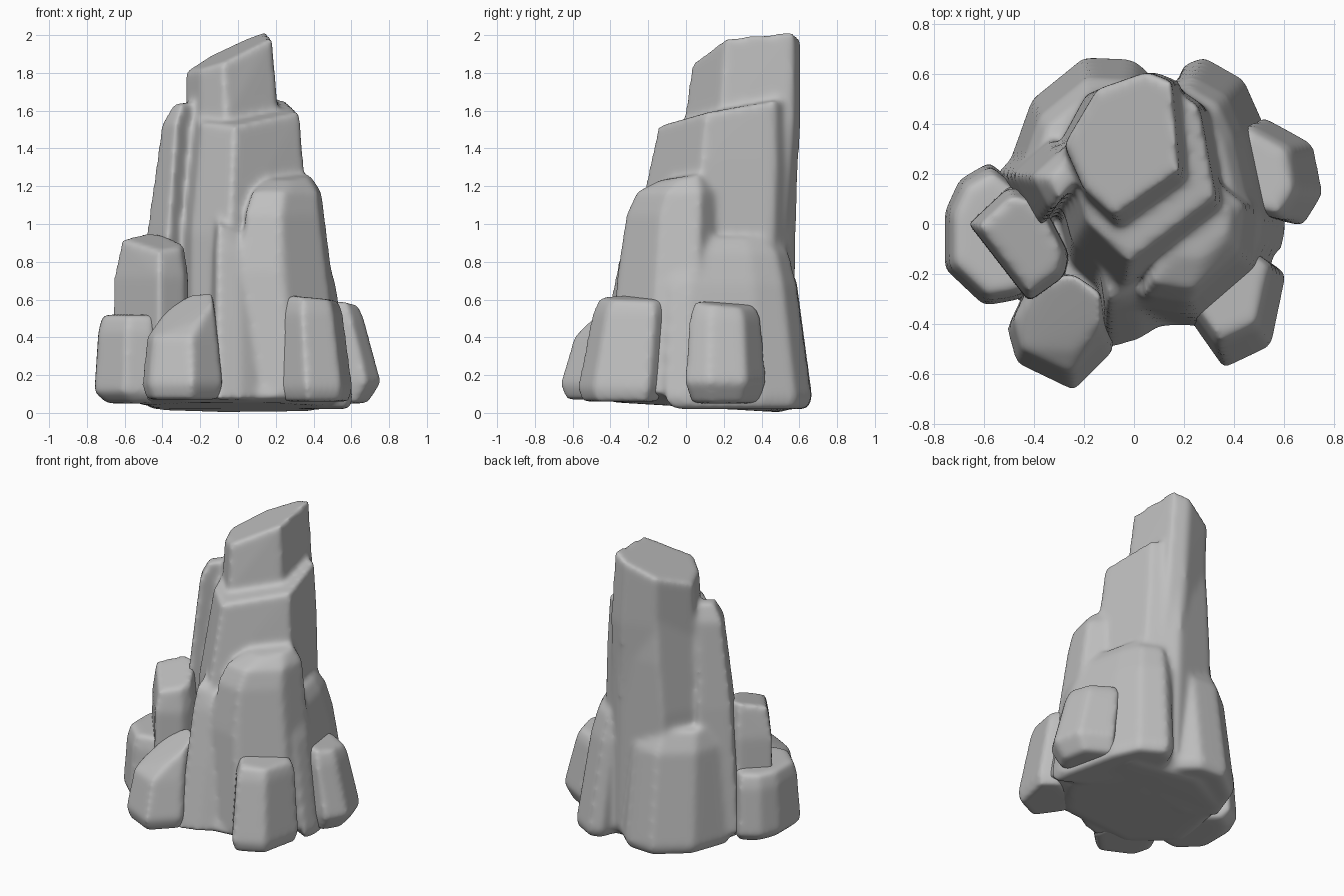
import bpy
import bmesh
from mathutils import Vector

cube = bpy.data.objects.get("Cube")
if cube:
    bpy.data.objects.remove(cube, do_unlink=True)

stone = bpy.data.materials.new("grey stone")
stone.diffuse_color = (0.52, 0.52, 0.52, 1)
stone.use_nodes = True
stone.node_tree.nodes["Principled BSDF"].inputs["Base Color"].default_value = stone.diffuse_color


def add_boulder(bm, outline, levels, tilt=(0, 0)):
    """Hull of one outline stacked at levels of (height, scale, shift x, shift y); the last level tilts."""
    points = [Vector(p) for p in outline]
    centre = sum(points, Vector((0, 0))) / len(points)
    verts = []
    for level in levels:
        height, scale, shift_x, shift_y = (tuple(level) + (0, 0))[:4]
        for p in points:
            offset = (p - centre) * scale
            lean = offset.dot(Vector(tilt)) if level is levels[-1] else 0
            verts.append(bm.verts.new((centre.x + offset.x + shift_x,
                                       centre.y + offset.y + shift_y, height + lean)))
    hull = bmesh.ops.convex_hull(bm, input=verts)
    loose = [v for v in hull["geom_interior"] if isinstance(v, bmesh.types.BMVert)]
    bmesh.ops.delete(bm, geom=loose, context='VERTS')


def make_rock(name, *boulders):
    """Fuse boulders into one weathered stone with softened edges."""
    bm = bmesh.new()
    for boulder in boulders:
        add_boulder(bm, **boulder)
    bmesh.ops.recalc_face_normals(bm, faces=bm.faces)
    mesh = bpy.data.meshes.new(name)
    bm.to_mesh(mesh)
    bm.free()
    mesh.materials.append(stone)
    rock = bpy.data.objects.new(name, mesh)
    bpy.context.collection.objects.link(rock)
    remesh = rock.modifiers.new("fuse", 'REMESH')
    remesh.mode = 'VOXEL'
    remesh.voxel_size = 0.015
    remesh.use_smooth_shade = True
    soften = rock.modifiers.new("soften", 'SMOOTH')
    soften.factor = 0.5
    soften.iterations = 20


# Tall central column
peak = dict(
    outline=[(-.28, .32), (-.2, .14), (-.08, .03), (.18, .21), (.15, .57), (.05, .61), (-.15, .54)],
    levels=[(.9, 1.12, .02, -.07), (1.55, 1.08, .02, -.02), (1.91, 1)], tilt=(.42, .13))
shaft = dict(
    outline=[(-.02, -.17), (.34, .1), (.27, .48), (.1, .59), (-.15, .54), (-.28, .3), (-.2, 0)],
    levels=[(.1, 1.25, 0, -.1), (.95, 1.12, -.02, -.05), (1.3, 1.03, 0, -.01), (1.6, .96)], tilt=(.07, .19))
spire = dict(
    outline=[(-.41, .19), (-.3, .29), (-.23, .17), (-.33, .05)],
    levels=[(.1, 1.9, -.06), (.95, 1.4, -.04), (1.53, 1), (1.64, .6, .03)])

# Shoulders leaning on the column
hump = dict(
    outline=[(.06, -.38), (.3, -.42), (.55, -.2), (.58, .05), (.45, .15), (.12, -.05)],
    levels=[(.1, 1), (.75, .83, -.09, .01), (1.05, .81, -.08, .05), (1.17, .72, -.07, .08),
            (1.25, .42, -.06, .12)], tilt=(0, .15))
pillar = dict(
    outline=[(-.15, -.3), (-.12, -.51), (.02, -.47), (.1, -.42), (.1, -.2), (-.1, -.15)],
    levels=[(.07, .97), (.5, .96, 0, .08), (.85, .83, -.01, .13), (1, .6, -.02, .14)], tilt=(-.5, .3))
back_left = dict(
    outline=[(.15, .5), (.2, .64), (.28, .67), (.44, .58), (.52, .4), (.61, 0), (.59, -.12), (.4, 0)],
    levels=[(.02, .92), (.08, 1), (.68, .85, -.06, -.03), (.85, .75, -.09, -.04), (.93, .55, -.11, -.05)])
back_right = dict(
    outline=[(-.51, .22), (-.41, .5), (-.2, .67), (0, .66), (.12, .55), (.1, .2), (-.3, .1)],
    levels=[(.02, .9), (.08, 1), (.7, .91, .01, -.06), (.83, .79, .01, -.1)])
foot = dict(
    outline=[(-.6, -.2), (-.3, -.46), (.3, -.4), (.53, -.1), (.45, .5), (-.1, .6), (-.45, .4)],
    levels=[(.2, .9), (.08, 1), (.03, .85)], tilt=(0, -.06))
make_rock("rock_column", peak, shaft, spire, hump, pillar, back_left, back_right, foot)

# Separate blocks around the base
make_rock("upper_right_block", dict(
    outline=[(-.66, 0), (-.5, .15), (-.38, .11), (-.26, -.12), (-.28, -.21), (-.42, -.31)],
    levels=[(.1, 1.03), (.72, 1), (.91, .84)], tilt=(0, .25)))
make_rock("low_right_block", dict(
    outline=[(-.76, .05), (-.76, -.18), (-.6, -.33), (-.44, -.3), (-.4, .1), (-.58, .25), (-.7, .18)],
    levels=[(.05, .82, .04), (.11, 1), (.43, .93, .01), (.52, .84, .02)]))
make_rock("front_right_block", dict(
    outline=[(-.51, -.42), (-.47, -.56), (-.24, -.67), (-.08, -.51), (-.09, -.32), (-.25, -.21), (-.43, -.25)],
    levels=[(.07, .88), (.15, 1), (.4, .88, 0, .04), (.55, .68, .02, .08)], tilt=(.45, .5)))
make_rock("front_left_block", dict(
    outline=[(.22, -.38), (.36, -.58), (.55, -.49), (.61, -.2), (.5, -.12), (.28, -.2)],
    levels=[(.06, .9), (.13, 1), (.53, .88, -.03, .05), (.61, .76, -.03, .06)], tilt=(-.1, 0)))
make_rock("low_left_block", dict(
    outline=[(.43, .05), (.68, -.01), (.76, .12), (.72, .32), (.52, .43), (.4, .3)],
    levels=[(.05, .82, -.04), (.16, 1), (.5, .88, -.07), (.58, .75, -.08)], tilt=(-.1, -.1)))
